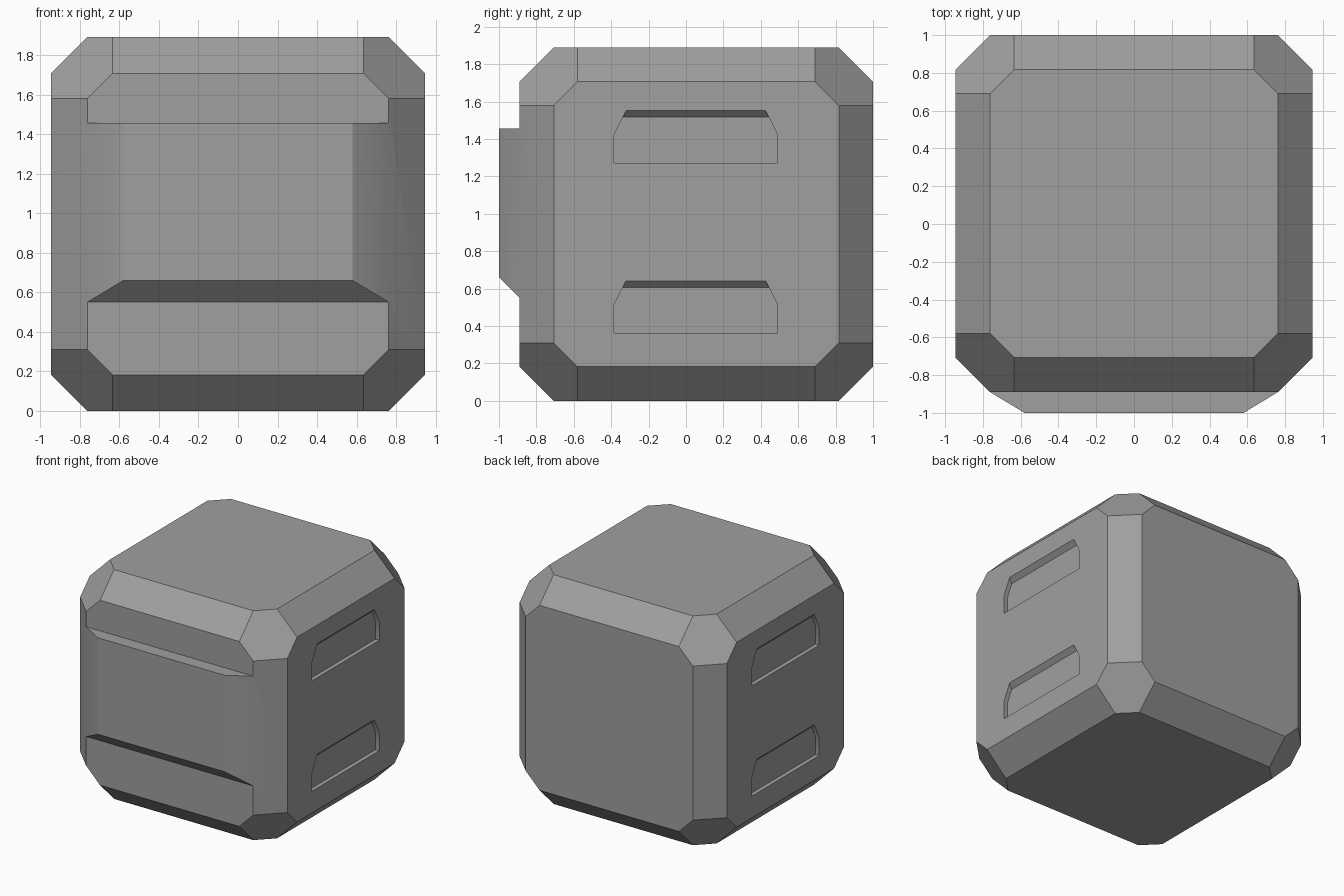
import bpy, bmesh, math
from itertools import permutations, product

if "Cube" in bpy.data.objects:
    bpy.data.objects.remove(bpy.data.objects["Cube"])

HALF, FLAT, CORNER = 0.945, 0.762, 0.635   # cube half size, chamfer start, corner cut start
CY, CZ = 0.055, 0.945                      # body centre

grey = bpy.data.materials.new("mid_grey")
grey.diffuse_color = (0.35, 0.35, 0.35, 1)
grey.use_nodes = True
grey.node_tree.nodes["Principled BSDF"].inputs["Base Color"].default_value = grey.diffuse_color


def to_object(bm, name):
    bmesh.ops.recalc_face_normals(bm, faces=bm.faces[:])
    mesh = bpy.data.meshes.new(name)
    bm.to_mesh(mesh)
    bm.free()
    mesh.materials.append(grey)
    obj = bpy.data.objects.new(name, mesh)
    bpy.context.collection.objects.link(obj)
    return obj


# Chamfered cube with hexagonal corners
bm = bmesh.new()
for p in permutations((HALF, FLAT, CORNER)):
    for s in product((-1, 1), repeat=3):
        bm.verts.new((p[0] * s[0], p[1] * s[1] + CY, p[2] * s[2] + CZ))
bmesh.ops.convex_hull(bm, input=bm.verts[:])
bmesh.ops.dissolve_limit(bm, angle_limit=0.01, verts=bm.verts[:], edges=bm.edges[:])

# Raised front panel, welded into the front face between its two upright edges
LOW, HIGH = 0.55, 1.455
front_y = CY - HALF
front = min(bm.faces, key=lambda f: f.calc_center_median().y)
root = {}
for side in (-1, 1):
    edge = next(e for e in front.edges
                if all(abs(v.co.x - side * FLAT) < 1e-4 for v in e.verts))
    bottom, top = sorted(edge.verts, key=lambda v: v.co.z)
    z0, z1 = bottom.co.z, top.co.z
    edge, low = bmesh.utils.edge_split(edge, bottom, (LOW - z0) / (z1 - z0))
    upper = next(e for e in low.link_edges if top in e.verts)
    _, high = bmesh.utils.edge_split(upper, low, (HIGH - LOW) / (z1 - LOW))
    low.co.z, high.co.z = LOW, HIGH
    root[side] = (low, high)
ring = list(front.verts)
below = [v for v in ring if v.co.z < LOW + 1e-4]
above = [v for v in ring if v.co.z > HIGH - 1e-4]
bm.faces.remove(front)
for group in (below, above):
    cz = sum(v.co.z for v in group) / len(group)
    bm.faces.new(sorted(group, key=lambda v: math.atan2(v.co.z - cz, v.co.x)))
tip = {s: (bm.verts.new((s * 0.58, -1.0, 0.66)),
           bm.verts.new((s * 0.58, -1.0, HIGH))) for s in (-1, 1)}
for s in (-1, 1):
    bm.faces.new((root[s][0], tip[s][0], tip[s][1], root[s][1]))
for i in (0, 1):
    bm.faces.new((root[-1][i], root[1][i], tip[1][i], tip[-1][i]))
bm.faces.new((tip[-1][0], tip[1][0], tip[1][1], tip[-1][1]))
body = to_object(bm, "body")


# Side handle slots: flat sill, clipped upper corners, sloping ceiling
def slot_cutter(side, z):
    bm = bmesh.new()
    loops = []
    for x, w, h in ((HALF - 0.035, 0.39, 0.245), (HALF + 0.035, 0.355, 0.315)):
        outline = [(-0.4375, 0), (0.4375, 0), (0.4375, 0.15),
                   (w, h), (-w, h), (-0.4375, 0.15)]
        loops.append([bm.verts.new((side * x, CY + y - 0.002, z + dz))
                      for y, dz in outline])
    for loop in loops:
        bm.faces.new(loop)
    for i in range(6):
        j = (i + 1) % 6
        bm.faces.new((loops[0][i], loops[0][j], loops[1][j], loops[1][i]))
    obj = to_object(bm, "slot_cutter")
    obj.hide_render = True
    return obj


bpy.context.view_layer.objects.active = body
for side in (-1, 1):
    for z in (0.362, 1.272):
        cutter = slot_cutter(side, z)
        mod = body.modifiers.new("slot", 'BOOLEAN')
        mod.operation, mod.solver, mod.object = 'DIFFERENCE', 'EXACT', cutter
        bpy.ops.object.modifier_apply(modifier=mod.name)
        bpy.data.objects.remove(cutter)

# Soft blend only across the shallow front corners
body.select_set(True)
bpy.ops.object.shade_smooth_by_angle(angle=math.radians(30))
